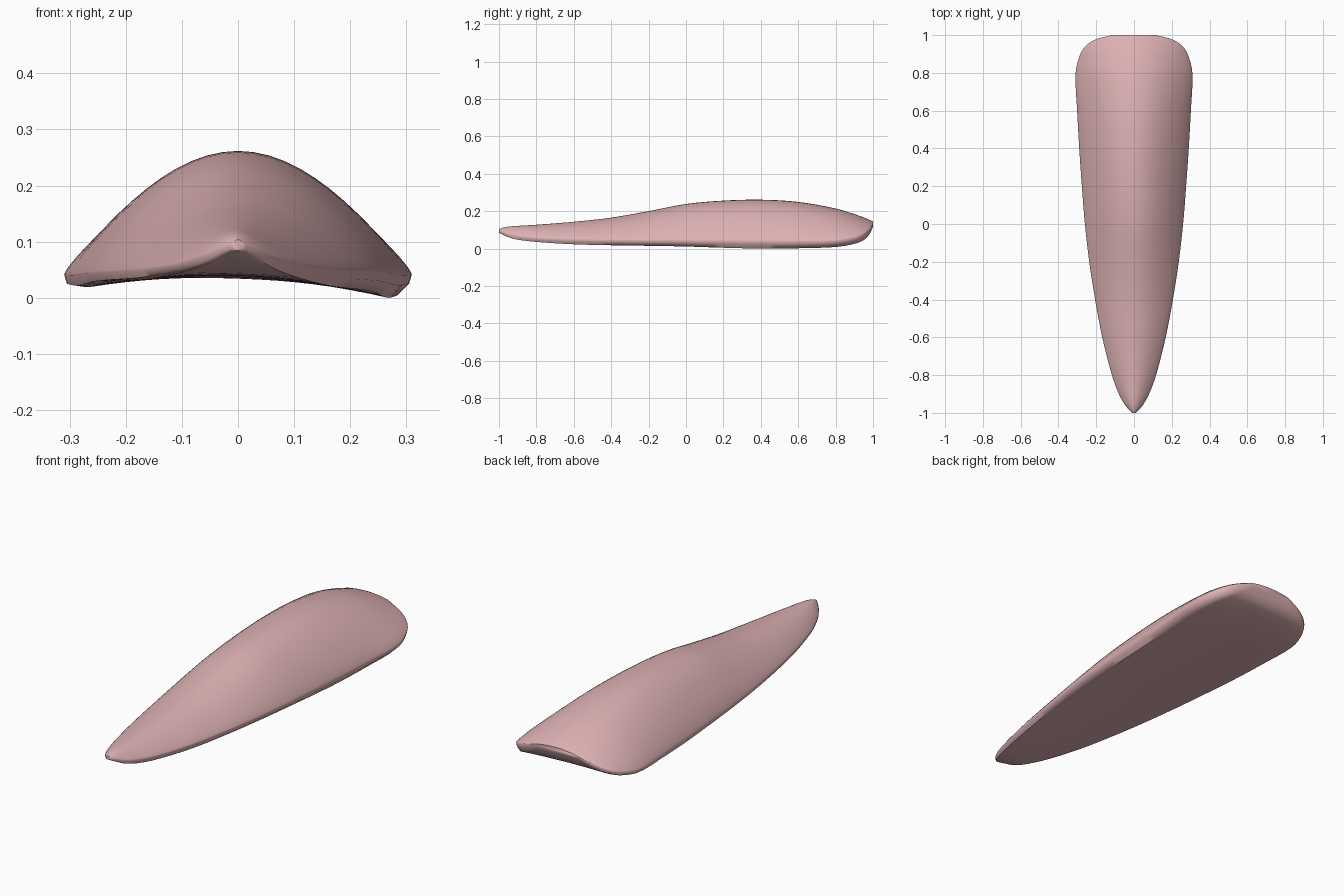
import bpy, bmesh, math

if "Cube" in bpy.data.objects:
    bpy.data.objects.remove(bpy.data.objects["Cube"])

# Stations along the length: y, half width, crown height, rim height, underside edge, underside centre
STATIONS = [
    (-1.00, 0.010, 0.105, 0.096, 0.088, 0.086),
    (-0.98, 0.030, 0.113, 0.090, 0.078, 0.076),
    (-0.95, 0.053, 0.119, 0.080, 0.064, 0.064),
    (-0.90, 0.080, 0.123, 0.070, 0.052, 0.052),
    (-0.80, 0.117, 0.129, 0.060, 0.041, 0.043),
    (-0.60, 0.168, 0.145, 0.052, 0.030, 0.040),
    (-0.40, 0.206, 0.167, 0.049, 0.026, 0.040),
    (-0.20, 0.237, 0.202, 0.047, 0.024, 0.040),
    (0.00, 0.260, 0.240, 0.045, 0.021, 0.040),
    (0.20, 0.276, 0.258, 0.044, 0.015, 0.038),
    (0.40, 0.290, 0.263, 0.042, 0.011, 0.037),
    (0.60, 0.301, 0.251, 0.042, 0.013, 0.036),
    (0.80, 0.309, 0.216, 0.045, 0.020, 0.037),
    (0.90, 0.284, 0.186, 0.063, 0.036, 0.046),
    (0.95, 0.248, 0.168, 0.082, 0.055, 0.060),
    (0.98, 0.195, 0.156, 0.105, 0.083, 0.086),
    (1.00, 0.115, 0.146, 0.132, 0.122, 0.124),
]


def smooth_stations(steps):
    """Monotone-ish cubic interpolation between neighbouring stations."""
    n = len(STATIONS)

    def slope(i, k):
        a, b = STATIONS[max(i - 1, 0)], STATIONS[min(i + 1, n - 1)]
        return (b[k] - a[k]) / (b[0] - a[0])

    for i in range(n - 1):
        p, q = STATIONS[i], STATIONS[i + 1]
        h = q[0] - p[0]
        for s in range(steps):
            t = s / steps
            row = [p[0] + t * h]
            for k in range(1, 6):
                row.append((2*t**3 - 3*t**2 + 1) * p[k] + (t**3 - 2*t**2 + t) * h * slope(i, k)
                           + (3*t**2 - 2*t**3) * q[k] + (t**3 - t**2) * h * slope(i + 1, k))
            yield row
    yield STATIONS[-1]


def section(y, w, crown, rim, edge, centre):
    """Closed cross-section: arched top, rounded rim, slightly hollow underside."""
    pts = []
    n = 32
    for i in range(n + 1):                      # arched top
        u = -math.cos(math.pi * i / n)
        f = max(math.cos(math.pi / 2 * u), 0) ** 0.8
        pts.append((w * u, y, rim + (crown - rim) * f))
    pts.append((w * 0.985, y, rim * 0.4 + edge * 0.6))
    for i in range(17):                         # underside
        u = 0.92 * (1 - i / 8)
        pts.append((w * u, y, edge + (centre - edge) * (1 - (u / 0.92) ** 2) - 0.035 * w * u))
    pts.append((-w * 0.985, y, rim * 0.4 + edge * 0.6))
    return pts


# Loft the sections and cap both ends
bm = bmesh.new()
rings = [[bm.verts.new(p) for p in section(*row)] for row in smooth_stations(4)]
for a, b in zip(rings, rings[1:]):
    for i in range(len(a)):
        j = (i + 1) % len(a)
        bm.faces.new((a[i], a[j], b[j], b[i]))
bm.faces.new(rings[0])
bm.faces.new(rings[-1])
bmesh.ops.recalc_face_normals(bm, faces=bm.faces)
low = min(v.co.z for v in bm.verts)
for v in bm.verts:
    v.co.z -= low

mesh = bpy.data.meshes.new("pointed_shell")
bm.to_mesh(mesh)
bm.free()
shell = bpy.data.objects.new("pointed_shell", mesh)
bpy.context.collection.objects.link(shell)

# Soft pink surface
pink = bpy.data.materials.new("soft_pink")
pink.diffuse_color = (0.72, 0.44, 0.45, 1)
pink.use_nodes = True
pink.node_tree.nodes["Principled BSDF"].inputs["Base Color"].default_value = pink.diffuse_color
mesh.materials.append(pink)

bpy.context.view_layer.objects.active = shell
shell.select_set(True)
bpy.ops.object.shade_smooth_by_angle(angle=math.radians(60))
